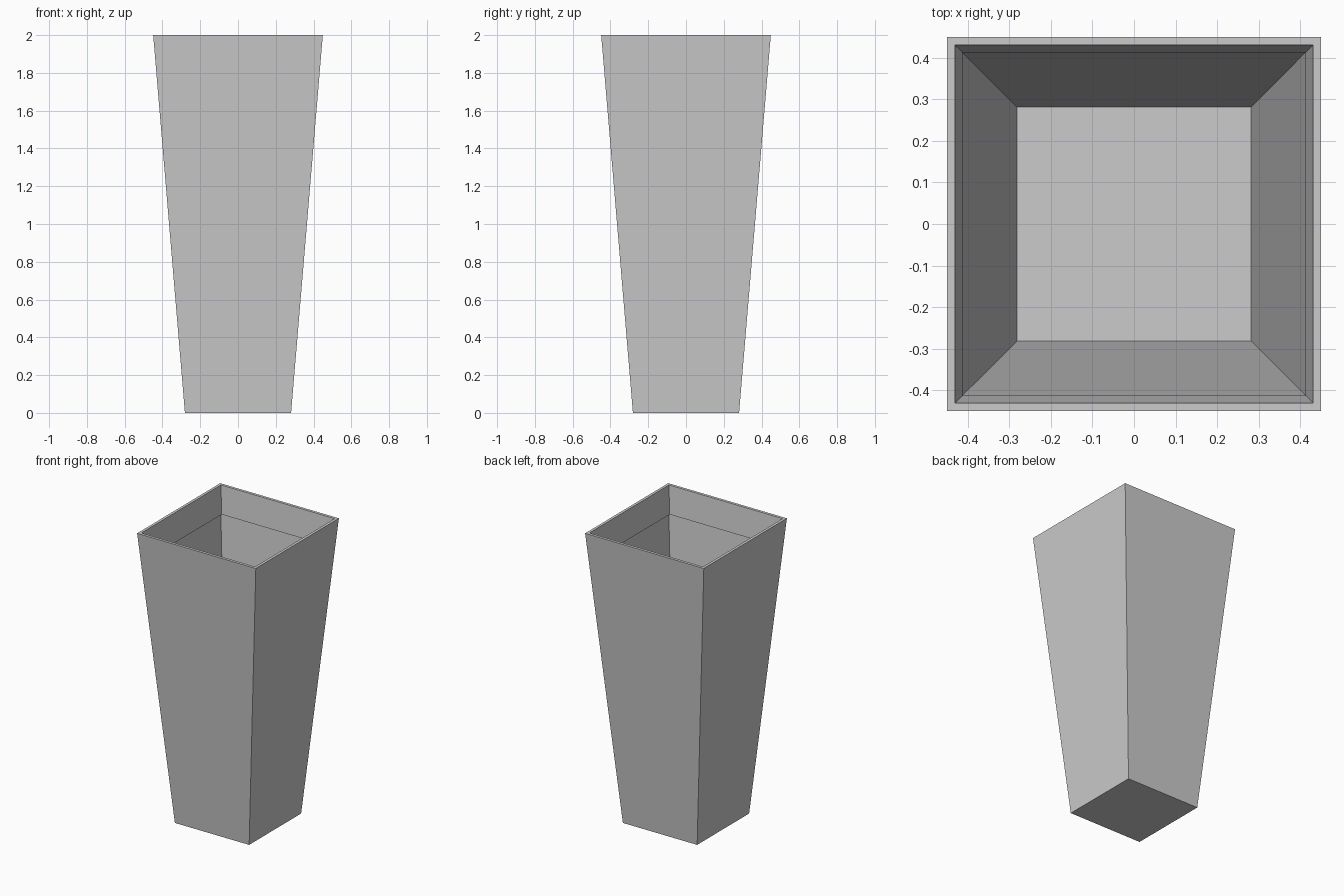
import bpy, bmesh

if "Cube" in bpy.data.objects:
    bpy.data.objects.remove(bpy.data.objects["Cube"])

# Half-widths and heights of the square rings, from base to folded inner lip
PROFILE = [(0.281, 0.0), (0.449, 2.0), (0.43, 2.0), (0.412, 1.81)]


def square_ring(bm, half, z):
    return [bm.verts.new((sx * half, sy * half, z))
            for sx, sy in ((-1, -1), (1, -1), (1, 1), (-1, 1))]


bm = bmesh.new()
rings = [square_ring(bm, h, z) for h, z in PROFILE]

# Closed base
bm.faces.new(rings[0][::-1])

# Tapered walls, flat rim and the lip folded down inside
for low, high in zip(rings, rings[1:]):
    for i in range(4):
        j = (i + 1) % 4
        bm.faces.new((low[i], low[j], high[j], high[i]))

mesh = bpy.data.meshes.new("tapered_planter")
bm.to_mesh(mesh)
bm.free()
planter = bpy.data.objects.new("tapered_planter", mesh)
bpy.context.collection.objects.link(planter)
